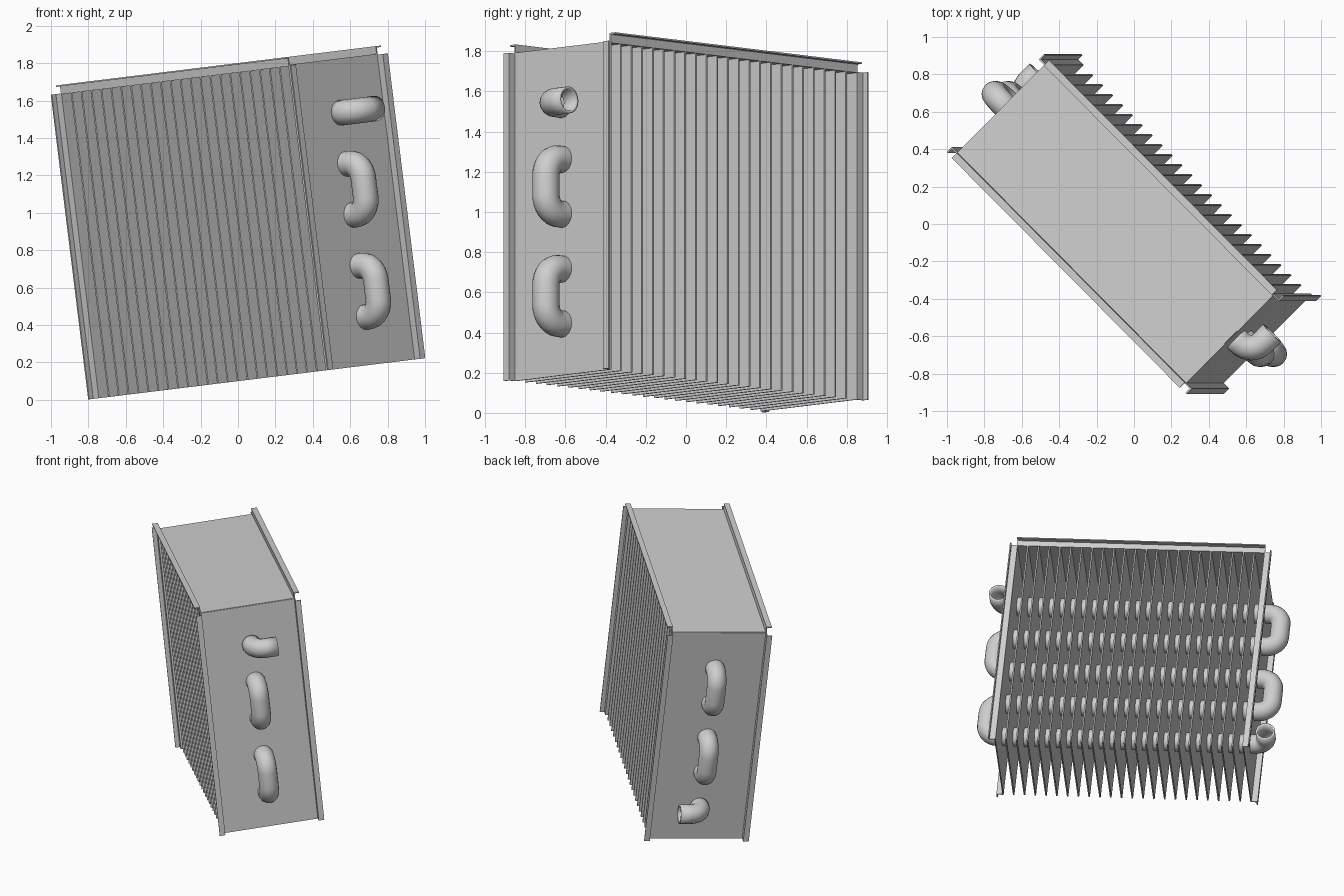
import bpy, bmesh, math
from mathutils import Matrix, Vector

cube = bpy.data.objects.get("Cube")
if cube:
    bpy.data.objects.remove(cube, do_unlink=True)

metal = bpy.data.materials.new("light_grey_metal")
metal.use_nodes = True
GREY = (0.62, 0.62, 0.62, 1)
metal.diffuse_color = GREY
metal.node_tree.nodes["Principled BSDF"].inputs["Base Color"].default_value = GREY

# Local frame: x along the core, y through its depth, z up; then tilted and turned
FRAME = (Matrix.Translation((0.114, 0, 0)) @ Matrix.Rotation(math.radians(-7), 4, 'Y')
         @ Matrix.Rotation(math.radians(-45), 4, 'Z'))

HALF_L, HALF_D = 0.868, 0.335
BOTTOM, TOP = 0.113, 1.755
FLANGE, LIP, SHEET = 0.042, 0.035, 0.008
PIPE_R, BEND_R, REACH = 0.068, 0.085, 0.985
FINS = 22


def place(name, mesh):
    obj = bpy.data.objects.new(name, mesh)
    bpy.context.collection.objects.link(obj)
    obj.matrix_world = FRAME
    if not mesh.materials:
        mesh.materials.append(metal)
    return obj


def channel(name, to_local, start, end):
    """Sheet bent into a channel with outward lips, swept from start to end."""
    half = [(HALF_D, 0), (HALF_D, FLANGE), (HALF_D + LIP, FLANGE)]
    profile = [(-a, b) for a, b in reversed(half)] + half
    bm = bmesh.new()
    rows = [[bm.verts.new(to_local(a, b, t)) for a, b in profile] for t in (start, end)]
    for i in range(len(profile) - 1):
        bm.faces.new((rows[0][i], rows[0][i + 1], rows[1][i + 1], rows[1][i]))
    bmesh.ops.recalc_face_normals(bm, faces=bm.faces)
    mesh = bpy.data.meshes.new(name)
    bm.to_mesh(mesh)
    bm.free()
    solid = place(name, mesh).modifiers.new("sheet", 'SOLIDIFY')
    solid.thickness, solid.offset, solid.use_even_offset = SHEET, 0, True


def pipe(name, points, hollow=False):
    """Round pipe along a list of points."""
    curve = bpy.data.curves.new(name + "_path", 'CURVE')
    curve.dimensions = '3D'
    curve.bevel_depth, curve.bevel_resolution = PIPE_R, 6
    spline = curve.splines.new('POLY')
    spline.points.add(len(points) - 1)
    for point, co in zip(spline.points, points):
        point.co = (*co, 1)
    helper = bpy.data.objects.new(name + "_path", curve)
    bpy.context.collection.objects.link(helper)
    graph = bpy.context.evaluated_depsgraph_get()
    mesh = bpy.data.meshes.new_from_object(helper.evaluated_get(graph))
    bpy.data.objects.remove(helper, do_unlink=True)
    mesh.name = name
    mesh.materials.clear()
    bm = bmesh.new()
    bm.from_mesh(mesh)
    bmesh.ops.recalc_face_normals(bm, faces=bm.faces)
    bm.to_mesh(mesh)
    bm.free()
    obj = place(name, mesh)
    bpy.ops.object.select_all(action='DESELECT')
    obj.select_set(True)
    bpy.context.view_layer.objects.active = obj
    bpy.ops.object.shade_smooth_by_angle()
    if hollow:
        wall = obj.modifiers.new("wall", 'SOLIDIFY')
        wall.thickness, wall.offset = 0.014, -1


def bend(corner, come, go):
    """Quarter turn around a corner, entering along come and leaving along go."""
    centre = corner - come * BEND_R + go * BEND_R
    return [centre + BEND_R * (come * math.sin(t) - go * math.cos(t))
            for t in (math.pi / 2 * i / 8 for i in range(9))]


def u_bend(name, side, low, high):
    out, up = Vector((side, 0, 0)), Vector((0, 0, 1))
    root = side * (HALF_L - 0.01)
    pts = [Vector((root, 0, low))]
    pts += bend(Vector((side * REACH, 0, low)), out, up)
    pts += bend(Vector((side * REACH, 0, high)), up, -out)
    pipe(name, pts + [Vector((root, 0, high))])


def elbow(name, side, height):
    out, back = Vector((side, 0, 0)), Vector((0, 1, 0))
    pts = [Vector((side * (HALF_L - 0.01), 0, height))]
    pts += bend(Vector((side * REACH, 0, height)), out, back)
    pipe(name, pts + [Vector((side * REACH, 0.16, height))], hollow=True)


# Sheet metal casing: top and two ends, open front, back and bottom
channel("top_plate", lambda a, b, t: (t, a, TOP + b), -HALF_L, HALF_L)
channel("left_end_plate", lambda a, b, t: (HALF_L + b, a, t), BOTTOM, TOP)
channel("right_end_plate", lambda a, b, t: (-HALF_L - b, a, t), BOTTOM, TOP)

# Stack of upright fins
bm = bmesh.new()
step = 2 * HALF_L / (FINS + 1)
for i in range(FINS):
    x = -HALF_L + step * (i + 1)
    size = Matrix.Diagonal((0.01, 2 * HALF_D, TOP - BOTTOM, 1))
    bmesh.ops.create_cube(bm, size=1, matrix=Matrix.Translation((x, 0, (TOP + BOTTOM) / 2)) @ size)
fin_mesh = bpy.data.meshes.new("fins")
bm.to_mesh(fin_mesh)
bm.free()
place("fins", fin_mesh)

# Serpentine pipe: straight runs, return bends and two open elbows
levels = [0.37 + 0.275 * i for i in range(5)]
for i, z in enumerate(levels):
    pipe(f"straight_run_{i + 1}", [Vector((-HALF_L, 0, z)), Vector((HALF_L, 0, z))])
for i in range(4):
    u_bend(f"return_bend_{i + 1}", 1 if i % 2 == 0 else -1, levels[i], levels[i + 1])
elbow("inlet_elbow", 1, levels[4])
elbow("outlet_elbow", -1, levels[0])
